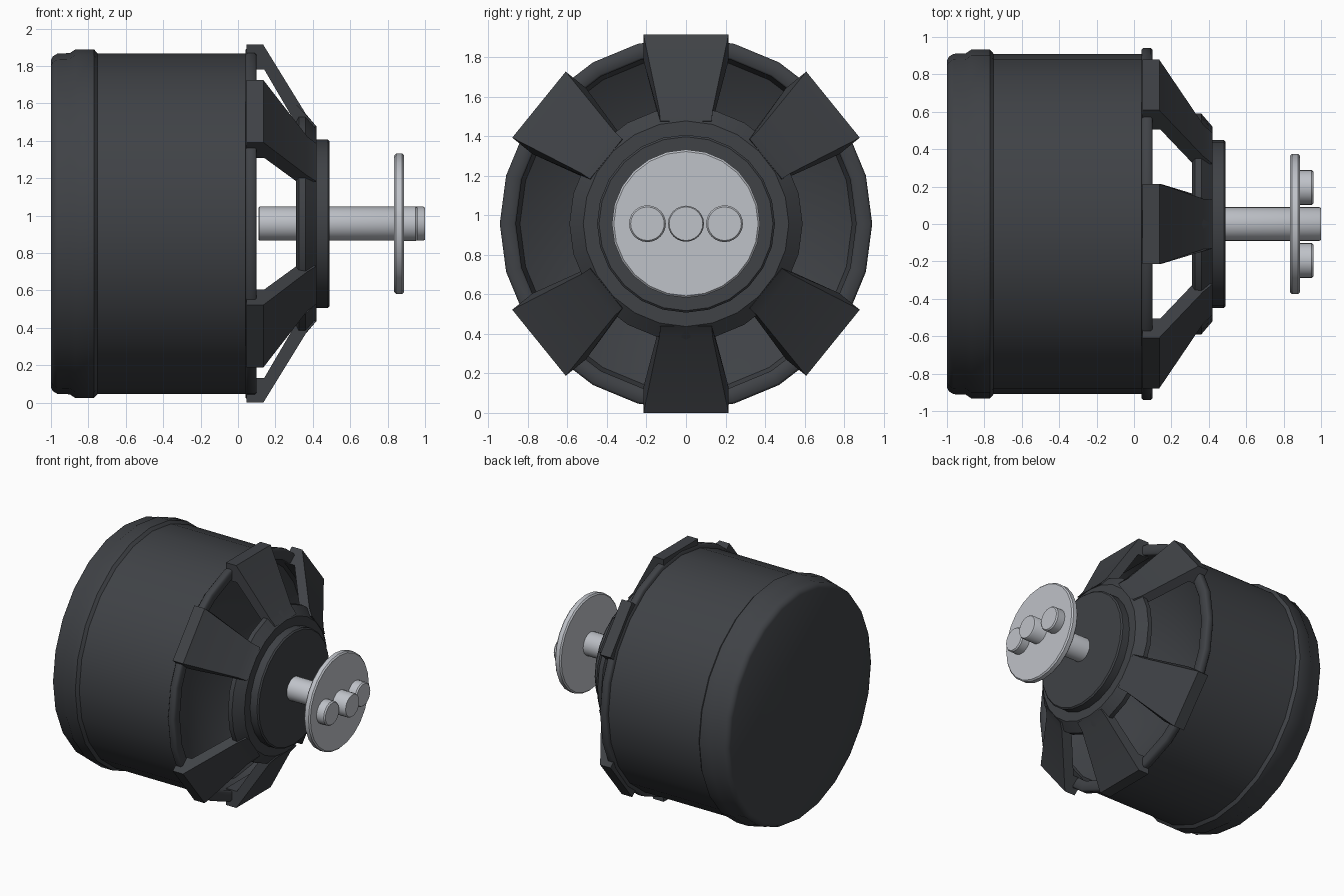
import bpy, bmesh, math
from mathutils import Matrix, Vector

if "Cube" in bpy.data.objects:
    bpy.data.objects.remove(bpy.data.objects["Cube"])

CZ = 0.957  # height of the motor axis


def material(name, col):
    m = bpy.data.materials.new(name)
    m.diffuse_color = (*col, 1)
    m.use_nodes = True
    m.node_tree.nodes["Principled BSDF"].inputs["Base Color"].default_value = m.diffuse_color
    return m


DARK = material("dark_metal", (0.05, 0.054, 0.061))
STEEL = material("steel", (0.52, 0.54, 0.58))


def finish(bm, name, mat, angle=35):
    bmesh.ops.remove_doubles(bm, verts=bm.verts, dist=1e-5)
    bmesh.ops.recalc_face_normals(bm, faces=bm.faces)
    me = bpy.data.meshes.new(name)
    bm.to_mesh(me)
    bm.free()
    ob = bpy.data.objects.new(name, me)
    bpy.context.collection.objects.link(ob)
    me.materials.append(mat)
    bpy.ops.object.select_all(action='DESELECT')
    ob.select_set(True)
    bpy.context.view_layer.objects.active = ob
    bpy.ops.object.shade_smooth_by_angle(angle=math.radians(angle))
    return ob


def lathe(name, profile, mat, seg=24, y=0.0, closed=False, angle=35):
    """Spin (x, radius) points around the motor axis."""
    bm = bmesh.new()
    rings = []
    for x, r in profile:
        if r == 0:
            rings.append([bm.verts.new((x, y, CZ))] * seg)
        else:
            rings.append([bm.verts.new((x, y + r * math.cos(2 * math.pi * i / seg),
                                        CZ + r * math.sin(2 * math.pi * i / seg)))
                          for i in range(seg)])
    pairs = list(zip(rings, rings[1:]))
    if closed:
        pairs.append((rings[-1], rings[0]))
    for a, b in pairs:
        for i in range(seg):
            j = (i + 1) % seg
            bm.faces.new(dict.fromkeys((a[i], a[j], b[j], b[i])))
    return finish(bm, name, mat, angle)


# Motor can with rear band and a hollow front
lathe("motor_can", [(-1, 0), (-1, 0.875), (-0.99, 0.895), (-0.965, 0.91), (-0.90, 0.912),
                    (-0.87, 0.932), (-0.77, 0.932), (-0.75, 0.91), (0.05, 0.91),
                    (0.05, 0.86), (-0.02, 0.84), (-0.55, 0)], DARK)

# Front rim
lathe("front_rim", [(0.04, 0.93), (0.05, 0.942), (0.09, 0.942), (0.10, 0.93),
                    (0.10, 0.87), (0.09, 0.86), (0.04, 0.86)], DARK, closed=True, angle=50)

# Hub and bearing cap
lathe("hub", [(0.31, 0), (0.31, 0.56), (0.325, 0.59), (0.36, 0.59), (0.42, 0.52),
              (0.42, 0)], DARK)
lathe("bearing_cap", [(0.41, 0), (0.41, 0.45), (0.48, 0.45), (0.49, 0.44), (0.49, 0)], DARK)

# Spokes: tapered bent bars, (x, radius, half width)
SECTION = [(0.045, 0.957, 0.215), (0.135, 0.957, 0.215), (0.37, 0.575, 0.135),
           (0.42, 0.52, 0.13), (0.33, 0.50, 0.13), (0.14, 0.825, 0.215), (0.045, 0.825, 0.215)]
for n, deg in enumerate((90, 39, -39, -90, 219, 141)):
    bm = bmesh.new()
    a = math.radians(deg)
    out, side = Vector((0, math.cos(a), math.sin(a))), Vector((0, -math.sin(a), math.cos(a)))
    ends = [[bm.verts.new(Vector((x, 0, CZ)) + out * r + side * w * s) for x, r, w in SECTION]
            for s in (-1, 1)]
    k = len(SECTION)
    for i in range(k):
        j = (i + 1) % k
        bm.faces.new((ends[0][i], ends[0][j], ends[1][j], ends[1][i]))
    bm.faces.new(ends[0])
    bm.faces.new(ends[1])
    finish(bm, f"spoke_{n + 1}", DARK, 25)

# Shaft, flange and bolts
lathe("shaft", [(0.11, 0), (0.11, 0.085), (0.115, 0.091), (0.99, 0.091), (1.0, 0.085), (1.0, 0)], STEEL)
lathe("flange", [(0.835, 0), (0.835, 0.365), (0.845, 0.375), (0.878, 0.375), (0.888, 0.365),
                 (0.888, 0)], STEEL)
for y, side in ((-0.195, "left"), (0.195, "right")):
    lathe(f"bolt_{side}", [(0.88, 0), (0.88, 0.093), (0.95, 0.093), (0.96, 0.085), (0.96, 0)],
          STEEL, y=y)
